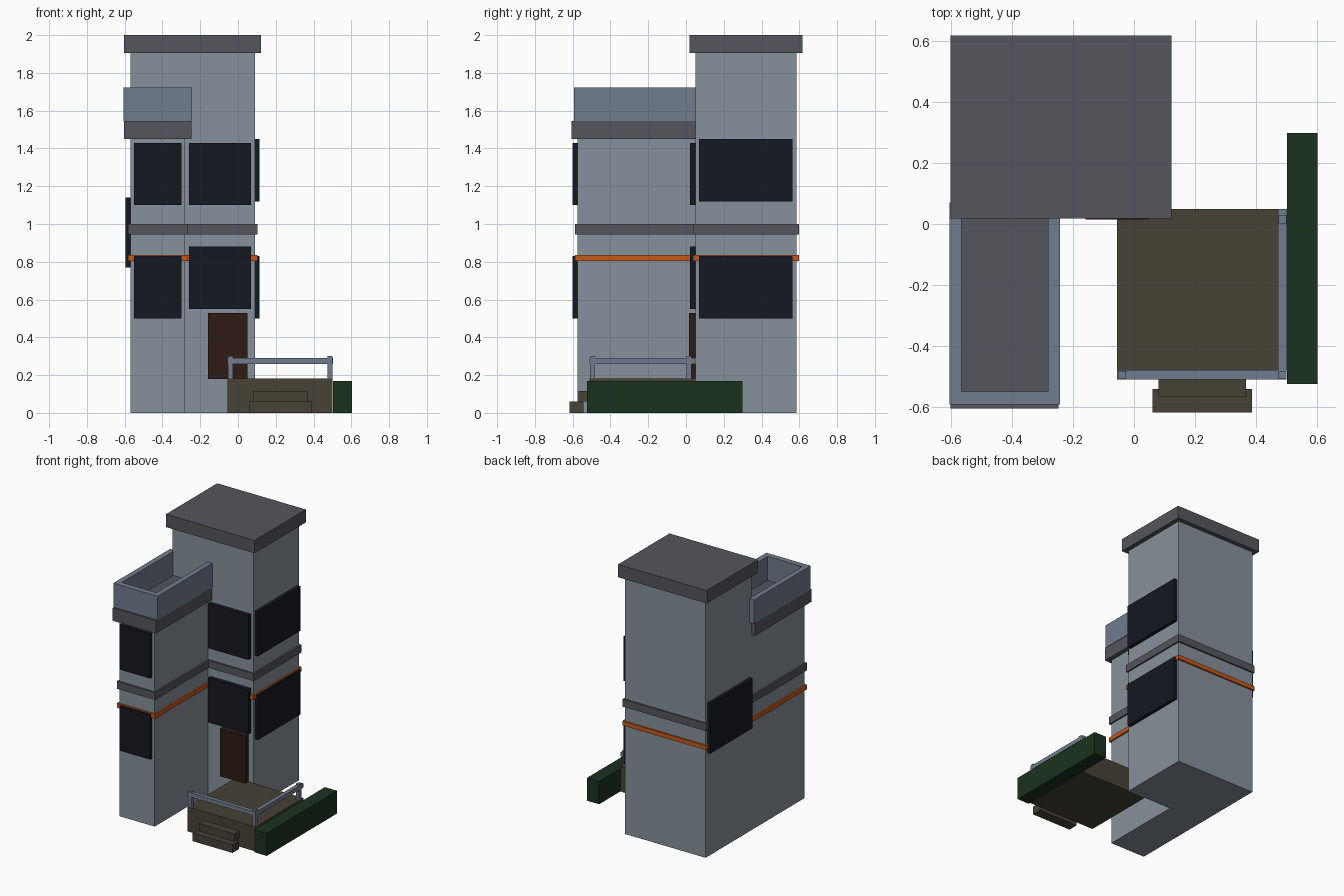
import bpy, bmesh

if "Cube" in bpy.data.objects:
    bpy.data.objects.remove(bpy.data.objects["Cube"])

def mat(name, r, g, b):
    m = bpy.data.materials.new(name)
    m.diffuse_color = (r, g, b, 1)
    m.use_nodes = True
    m.node_tree.nodes["Principled BSDF"].inputs["Base Color"].default_value = m.diffuse_color
    return m

WALL = mat("wall_paint", 0.24, 0.28, 0.325)
SLAB = mat("dark_trim", 0.09, 0.093, 0.11)
BLUE = mat("blue_grey", 0.165, 0.2, 0.266)
GLASS = mat("dark_glass", 0.007, 0.009, 0.015)
ORANGE = mat("orange_trim", 0.54, 0.10, 0.01)
STONE = mat("porch_stone", 0.065, 0.054, 0.037)
WOOD = mat("door_wood", 0.026, 0.011, 0.008)
LEAF = mat("hedge_green", 0.011, 0.032, 0.013)

def prism(name, outline, z0, z1, material):
    """Extrude a counter-clockwise plan outline from z0 to z1."""
    bm = bmesh.new()
    face = bm.faces.new([bm.verts.new((x, y, z0)) for x, y in outline])
    top = bmesh.ops.extrude_face_region(bm, geom=[face])
    verts = [v for v in top["geom"] if isinstance(v, bmesh.types.BMVert)]
    bmesh.ops.translate(bm, verts=verts, vec=(0, 0, z1 - z0))
    bmesh.ops.recalc_face_normals(bm, faces=bm.faces)
    me = bpy.data.meshes.new(name)
    bm.to_mesh(me)
    bm.free()
    me.materials.append(material)
    ob = bpy.data.objects.new(name, me)
    bpy.context.collection.objects.link(ob)
    return ob

def box(name, x0, x1, y0, y1, z0, z1, material):
    return prism(name, [(x0, y0), (x1, y0), (x1, y1), (x0, y1)], z0, z1, material)

def house_plan(d):
    """L-shaped house plan grown outward by d."""
    return [(-0.57 - d, -0.575 - d), (-0.28 + d, -0.575 - d), (-0.28 + d, 0.05 - d),
            (0.09 + d, 0.05 - d), (0.09 + d, 0.585 + d), (-0.57 - d, 0.585 + d)]

# Walls: L-shaped lower body, then the tall tower above it
prism("house_body", house_plan(0), 0, 1.45, WALL)
box("tower_top", -0.57, 0.09, 0.05, 0.585, 1.45, 1.905, WALL)

# Roofs and balcony parapet
box("tower_roof", -0.603, 0.123, 0.018, 0.618, 1.905, 2.0, SLAB)
box("wing_roof", -0.603, -0.247, -0.605, 0.05, 1.45, 1.545, SLAB)
for side, x in (("left", -0.606), ("right", -0.283)):
    box("parapet_" + side, x, x + 0.04, -0.593, 0.07, 1.545, 1.722, BLUE)
box("parapet_front", -0.566, -0.283, -0.593, -0.55, 1.545, 1.722, BLUE)

# Bands around the house
prism("floor_band", house_plan(0.012), 0.945, 1.0, SLAB)
prism("orange_band", house_plan(0.012), 0.805, 0.837, ORANGE)

# Windows
for level, front, wing, right in (("lower", 0.55, 0.5, 0.5), ("upper", 1.1, 1.1, 1.12)):
    box(level + "_tower_window", -0.26, 0.07, 0.02, 0.05, front, front + 0.33, GLASS)
    box(level + "_wing_window", -0.55, -0.3, -0.6, -0.57, wing, wing + 0.33, GLASS)
    box(level + "_side_window", 0.085, 0.115, 0.07, 0.565, right, right + 0.33, GLASS)
box("left_window", -0.595, -0.565, 0.07, 0.565, 0.77, 1.14, GLASS)

# Door, porch and steps
box("door", -0.16, 0.05, 0.015, 0.05, 0.18, 0.53, WOOD)
box("porch", -0.055, 0.5, -0.51, 0.05, 0, 0.182, STONE)
box("upper_step", 0.08, 0.368, -0.568, -0.51, 0.06, 0.116, STONE)
box("lower_step", 0.06, 0.388, -0.618, -0.542, 0, 0.06, STONE)

# Porch railing
for i, (x, y) in enumerate(((-0.04, -0.495), (0.487, -0.495), (0.487, 0.015))):
    box(f"rail_post_{i}", x - 0.013, x + 0.013, y - 0.013, y + 0.013, 0.18, 0.3, BLUE)
box("front_rail", -0.055, 0.5, -0.51, -0.48, 0.26, 0.29, BLUE)
box("side_rail", 0.472, 0.502, -0.48, 0.05, 0.26, 0.29, BLUE)

# Hedge beside the porch
box("hedge", 0.503, 0.603, -0.525, 0.298, 0, 0.168, LEAF)
